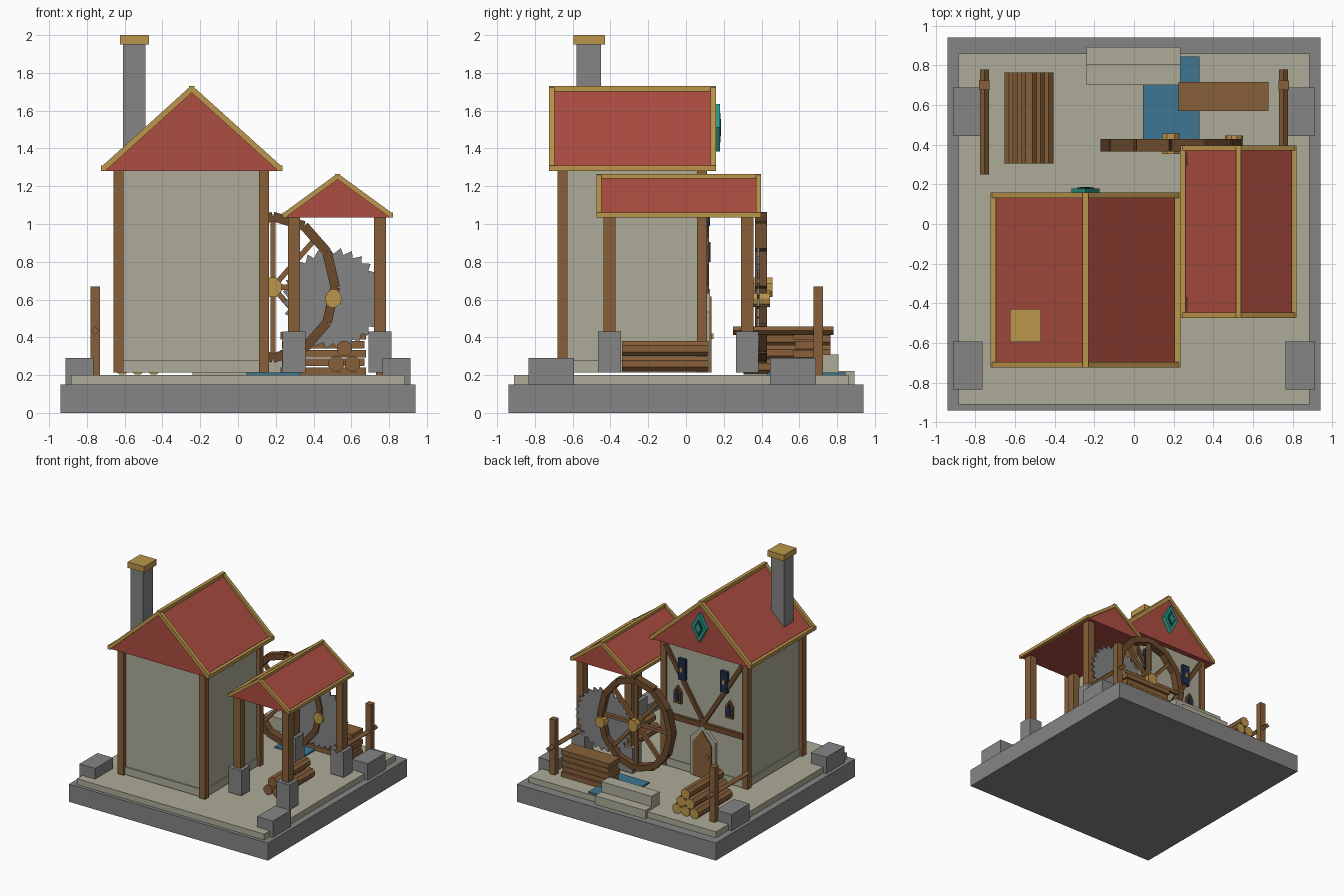
import bpy, bmesh
from math import sin, cos, pi, radians
from mathutils import Vector, Matrix

old = bpy.data.objects.get("Cube")
if old:
    bpy.data.objects.remove(old)


def material(name, r, g, b):
    m = bpy.data.materials.new(name)
    rgba = [((c / 255 + 0.055) / 1.055) ** 2.4 for c in (r, g, b)] + [1]
    m.use_nodes = True
    m.diffuse_color = rgba
    m.node_tree.nodes["Principled BSDF"].inputs["Base Color"].default_value = rgba
    return m


STONE = material("grey stone", 131, 133, 131)
PLASTER = material("plaster", 174, 171, 152)
RED = material("roof red", 172, 77, 64)
WOOD = material("wood", 135, 96, 58)
DARK = material("dark wood", 108, 74, 44)
GOLD = material("pale gold wood", 188, 150, 76)
WATER = material("water blue", 60, 118, 146)
TEAL = material("teal", 44, 150, 132)
DEEP = material("deep teal", 18, 66, 70)
NAVY = material("window navy", 30, 42, 72)


def finish(name, bm, *mats):
    bmesh.ops.recalc_face_normals(bm, faces=bm.faces)
    me = bpy.data.meshes.new(name)
    bm.to_mesh(me)
    bm.free()
    for m in mats:
        me.materials.append(m)
    ob = bpy.data.objects.new(name, me)
    bpy.context.collection.objects.link(ob)
    return ob


def box(name, mat, xs, ys, zs):
    bm = bmesh.new()
    lo, hi = Vector((xs[0], ys[0], zs[0])), Vector((xs[1], ys[1], zs[1]))
    bmesh.ops.create_cube(bm, size=1, matrix=Matrix.Translation((lo + hi) / 2) @ Matrix.Diagonal((*(hi - lo), 1)))
    return finish(name, bm, mat)


def bar(name, mat, p, q, depth, height, roll=0):
    """Straight beam from p to q."""
    p, q = Vector(p), Vector(q)
    rot = (q - p).to_track_quat('Z', 'Y').to_matrix().to_4x4()
    bm = bmesh.new()
    bmesh.ops.create_cube(bm, size=1, matrix=Matrix.Translation((p + q) / 2) @ rot
                          @ Matrix.Rotation(roll, 4, 'Z') @ Matrix.Diagonal((depth, height, (q - p).length, 1)))
    return finish(name, bm, mat)


def prism(name, pts, y0, y1, mat, cap=None):
    """Outline in x and z pushed along y; the ends may have their own colour."""
    bm = bmesh.new()
    face = bm.faces.new([bm.verts.new((x, y0, z)) for x, z in pts])
    ext = bmesh.ops.extrude_face_region(bm, geom=[face])
    bmesh.ops.translate(bm, vec=(0, y1 - y0, 0), verts=[v for v in ext["geom"] if isinstance(v, bmesh.types.BMVert)])
    bm.normal_update()
    if cap:
        for f in bm.faces:
            f.material_index = int(abs(f.normal.y) > 0.9)
    return finish(name, bm, mat, *([cap] if cap else []))


def ring_points(x, z, rx, rz, n, turn=0):
    return [(x + rx * cos(2 * pi * i / n + turn), z + rz * sin(2 * pi * i / n + turn)) for i in range(n)]


def log(name, x, z, r, y0, y1, cap=None):
    prism(name, ring_points(x, z, r, r, 8, pi / 8), y0, y1, WOOD, cap)


def roof(name, x0, x1, y0, y1, z0, z1, t):
    """Solid gable roof edged with bars."""
    xm, h = (x0 + x1) / 2, t / 2
    prism(name, [(x0 + h, z0), (x1 - h, z0), (xm, z1 - h)], y0 + h, y1 - h, RED)
    for x, z in ((x0 + h, z0 + h), (x1 - h, z0 + h), (xm, z1 - h)):
        bar(name + "_long_trim", GOLD, (x, y0, z), (x, y1, z), t, t)
    for y in (y0 + h, y1 - h):
        for x in (x0 + h, x1 - h):
            bar(name + "_gable_trim", GOLD, (x, y, z0 + h), (xm, y, z1 - h), t, t)


# Ground
box("base_slab", STONE, (-.94, .94), (-.94, .94), (0, .15))
box("yard_floor", PLASTER, (-.885, .885), (-.91, .86), (.15, .2))
for s in (-1, 1):
    for y in (-.835, .445):
        box("corner_stone", STONE, sorted((s * .765, s * .913)), (y, y + .243), (.15, .29))
    # Fence posts with diamond rails
    box("fence_post", WOOD, sorted((s * .73, s * .782)), (.675, .725), (.2, .67))
    bar("fence_rail", WOOD, (s * .755, .25, .435), (s * .755, .78, .435), .032, .032, pi / 4)

# House
XM, FLOOR = -.245, .215
box("house_walls", PLASTER, (-.63, .135), (-.65, .1), (FLOOR, 1.29))
box("house_plinth", PLASTER, (-.64, .145), (-.66, .107), (FLOOR, .28))
for x in (-.66, .11):
    for y in (-.68, .058):
        box("house_post", WOOD, (x, x + .055), (y, y + .053), (FLOOR, 1.29))
roof("house_roof", -.725, .235, -.725, .16, 1.28, 1.73, .03)
box("chimney", STONE, (-.61, -.49), (-.58, -.45), (1.32, 1.95))
box("chimney_cap", GOLD, (-.625, -.47), (-.595, -.428), (1.95, 2))

# Back wall timbers, door and windows
bar("back_beam", DARK, (-.62, .105, .655), (.13, .105, .655), .035, .045)


def pointed(x, z0, z1, w, peak):
    return [(x - w, z0), (x + w, z0), (x + w, z1 - peak), (x, z1), (x - w, z1 - peak)]


def diamond(x, z, w, h):
    return [(x - w, z), (x, z - h), (x + w, z), (x, z + h)]


for s in (-1, 1):
    bar("back_brace", DARK, (XM, .106, .675), (XM + s * .36, .106, 1.25), .03, .035)
    x = XM + s * .2
    box("upper_window", NAVY, (x - .033, x + .033), (.09, .128), (.99, 1.17))
    prism("upper_window_lozenge", diamond(x, 1.08, .014, .03), .125, .133, GOLD)
    x = XM + s * .245
    prism("lower_window_frame", pointed(x, .78, .93, .035, .05), .09, .122, DARK)
    prism("lower_window_pane", pointed(x, .8, .905, .02, .04), .12, .129, NAVY)
prism("door_frame", pointed(XM, FLOOR, .655, .12, .12), .09, .127, PLASTER)
prism("door", pointed(XM, FLOOR, .615, .088, .11), .12, .135, WOOD)
box("door_handle", GOLD, (XM - .065, XM - .045), (.13, .145), (.39, .42))

# Diamond plaque on the back gable
for i, (mat, k) in enumerate(((TEAL, 1), (DEEP, .62), (TEAL, .36))):
    prism("gable_plaque", diamond(XM, 1.51, .07 * k, .125 * k), .14, .18 + .003 * i, mat)

# Open shed
roof("shed_roof", .235, .82, -.473, .397, 1.035, 1.265, .026)
for x in (.235, .69):
    for y in (-.465, .265):
        box("shed_footing", STONE, (x, x + .122), (y, y + .12), (FLOOR, .43))
        box("shed_post", WOOD, (x + .03, x + .093), (y + .027, y + .093), (.43, 1.05))

# Water wheel
WX, WZ = .185, .665
rim = ring_points(WX, WZ, .33, .375, 12)
for i, (x, z) in enumerate(rim):
    x2, z2 = rim[(i + 1) % 12]
    bar("wheel_rim", DARK, (x, .397, z), (x2, .397, z2), .065, .05)
for x, z in ring_points(WX, WZ, .32, .365, 8):
    bar("wheel_spoke", WOOD, (WX, .402, WZ), (x, .402, z), .028, .028)
prism("wheel_hub", ring_points(WX, WZ, .048, .055, 8, pi / 8), .352, .457, GOLD)

# Saw blade
teeth = []
for i in range(28):
    for r, step in ((.237, 0), (.27, .35)):
        a = 2 * pi * (i + step) / 28
        teeth.append((.505 + r * cos(a), .605 + r * sin(a)))
prism("saw_blade", teeth, .376, .388, STONE)
prism("saw_hub", ring_points(.505, .605, .045, .047, 10), .357, .446, GOLD)

# Log piles and plank stack
for x, z in ((.52, .26), (.605, .26), (.563, .34)):
    log("shed_log", x, z, .043, -.34, .118)
for row in range(3):
    for i in range(3 - row):
        log("yard_log", -.53 + (i - (2 - row) / 2) * .083, .245 + row * .074, .044, .305, .765, GOLD)
for i in range(5):
    inset = .008 * (i % 2)
    box("plank", WOOD, (.225 + inset, .678 - inset), (.57 + inset, .717 - inset), (.2 + i * .047, .24 + i * .047))

# Stream and back step
box("stream", WATER, (.045, .33), (.43, .845), (.19, .213))
box("step_upper", PLASTER, (-.24, .235), (.7, .807), (.19, .31))
box("step_lower", PLASTER, (-.24, .235), (.8, .892), (.1, .222))
